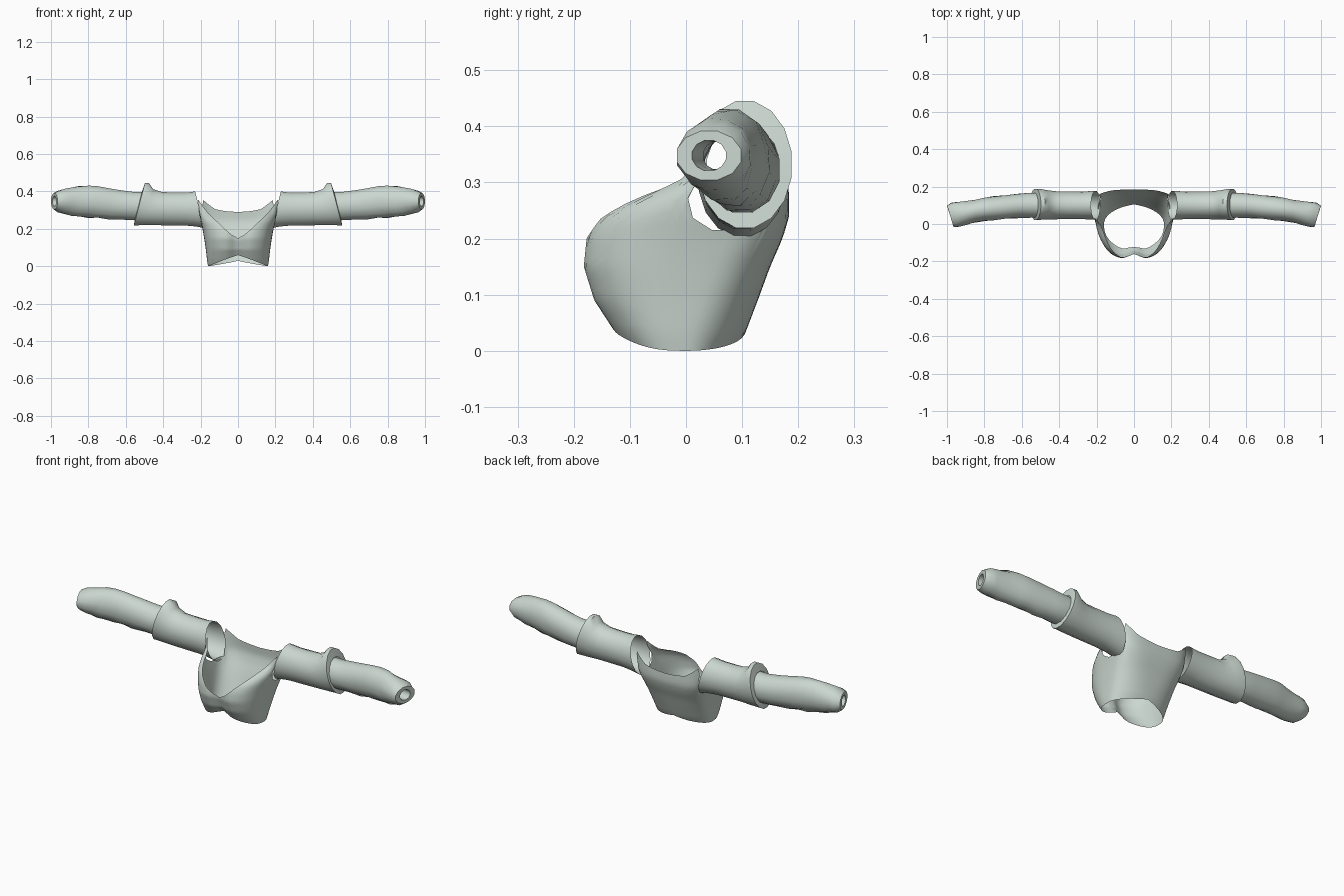
import bpy, bmesh, math, random
from mathutils import Vector

random.seed(4)
cube = bpy.data.objects.get("Cube")
if cube:
    bpy.data.objects.remove(cube, do_unlink=True)

COLOUR = (0.60, 0.68, 0.63, 1)
cloth = bpy.data.materials.new("pale_sage_cloth")
cloth.use_nodes = True
cloth.diffuse_color = COLOUR
cloth.node_tree.nodes["Principled BSDF"].inputs["Base Color"].default_value = COLOUR


def lookup(table, key):
    """Linear interpolation of rows (key, value, value...)."""
    if key <= table[0][0]:
        return table[0][1:]
    for low, high in zip(table, table[1:]):
        if key <= high[0]:
            t = (key - low[0]) / (high[0] - low[0])
            return [a + (b - a) * t for a, b in zip(low[1:], high[1:])]
    return table[-1][1:]


def skin(name, rings, angle=50):
    """Open tube through a list of equal closed rings."""
    bm = bmesh.new()
    loops = [[bm.verts.new(p) for p in ring] for ring in rings]
    for lower, upper in zip(loops, loops[1:]):
        n = len(lower)
        for i in range(n):
            j = (i + 1) % n
            bm.faces.new((lower[i], lower[j], upper[j], upper[i]))
    bmesh.ops.recalc_face_normals(bm, faces=bm.faces)
    mesh = bpy.data.meshes.new(name)
    bm.to_mesh(mesh)
    bm.free()
    mesh.materials.append(cloth)
    obj = bpy.data.objects.new(name, mesh)
    bpy.context.collection.objects.link(obj)
    bpy.ops.object.select_all(action='DESELECT')
    bpy.context.view_layer.objects.active = obj
    obj.select_set(True)
    bpy.ops.object.shade_smooth_by_angle(angle=math.radians(angle))
    return obj


# Bodice: height, half width, front y, back y, widest y
BODY = [(0, .16, -.105, .085, 0), (.03, .165, -.13, .105, 0),
        (.09, .172, -.17, .128, .015), (.15, .181, -.189, .15, .03),
        (.2, .19, -.184, .172, .045), (.24, .2, -.165, .184, .05),
        (.27, .207, -.12, .184, .05), (.3, .212, -.04, .182, .055),
        (.34, .22, .0, .18, .06), (.4, .23, .02, .176, .07)]
# Neckline height by angle from the front; low at the armholes
NECK = [(0, .15), (25, .235), (45, .29), (62, .34), (72, .36), (82, .25),
        (90, .215), (122, .215), (132, .36), (145, .335), (160, .305), (180, .29)]


def power(v, p):
    return math.copysign(abs(v) ** p, v)


def body_point(angle, t):
    s, c = math.sin(angle), math.cos(angle)
    degrees = math.degrees(angle)
    top = lookup(NECK, min(degrees, 360 - degrees))[0]
    hem = (.06 if c > 0 else .03) * (1 - abs(s) ** .75)
    z = hem + (top - hem) * t
    width, front, back, mid = lookup(BODY, z)
    p = .72 if c > 0 else .95 - .42 * min(1, z / .25)
    x = width * power(s, p)
    reach = (mid - front) if c > 0 else (back - mid)
    y = mid - reach * power(c, p)
    if c > 0:  # cleft between the two bust forms
        y += .028 * math.exp(-(x / .04) ** 2)
    return Vector((x, y, z))


COLUMNS, ROWS = 72, 16
skin("bodice", [[body_point(math.tau * i / COLUMNS, r / ROWS) for i in range(COLUMNS)]
                for r in range(ROWS + 1)])

# Sleeve rings: x, centre y, centre z, radius y, radius z, lean by height, lean by depth
UPPER = [(.205, .1, .302, .078, .1, .025, 0), (.235, .1, .305, .077, .094, .012, 0),
         (.28, .1, .306, .074, .091, 0, 0), (.35, .1, .306, .073, .09, 0, 0),
         (.42, .1, .308, .075, .09, -.01, 0), (.475, .103, .316, .08, .098, -.022, 0),
         (.505, .105, .332, .084, .115, -.03, 0), (.527, .105, .332, .085, .115, -.03, 0),
         (.532, .102, .326, .066, .078, -.02, 0)]
LOWER = [(.5, .1, .322, .068, .078, 0, 0), (.56, .1, .322, .069, .078, 0, 0),
         (.62, .098, .327, .067, .081, 0, 0), (.69, .09, .334, .066, .085, 0, 0),
         (.75, .085, .343, .065, .087, 0, 0), (.8, .078, .345, .064, .087, 0, .005),
         (.85, .07, .346, .062, .084, 0, .005), (.89, .062, .346, .062, .078, 0, .01),
         (.93, .055, .347, .066, .07, 0, .012), (.96, .05, .347, .066, .06, 0, .015),
         (.982, .041, .348, .059, .045, 0, .018), (.982, .041, .348, .031, .028, 0, .01),
         (.94, .048, .348, .028, .026, 0, .01), (.88, .055, .348, .025, .025, 0, 0)]


def sleeve_rings(rows, sides, wrinkle):
    rings = []
    for k, (x, cy, cz, ry, rz, lean_z, lean_y) in enumerate(rows):
        ring = []
        for i in range(sides):
            a = math.tau * (i + .5) / sides
            f = 1 + (random.uniform(-wrinkle, wrinkle) if 1 < k < len(rows) - 4 else 0)
            s, c = math.sin(a), math.cos(a)
            ring.append(Vector((x + lean_z * s + lean_y * c,
                                cy + ry * c * f, cz + rz * s * f)))
        rings.append(ring)
    return rings


# Both arms from the same rings
upper_rings = sleeve_rings(UPPER, 16, .025)
lower_rings = sleeve_rings(LOWER, 12, .04)
for side, sign in (("left", 1), ("right", -1)):
    for part, rings in (("upper_sleeve", upper_rings), ("lower_sleeve", lower_rings)):
        skin(f"{side}_{part}",
             [[Vector((p.x * sign, p.y, p.z)) for p in ring] for ring in rings])
